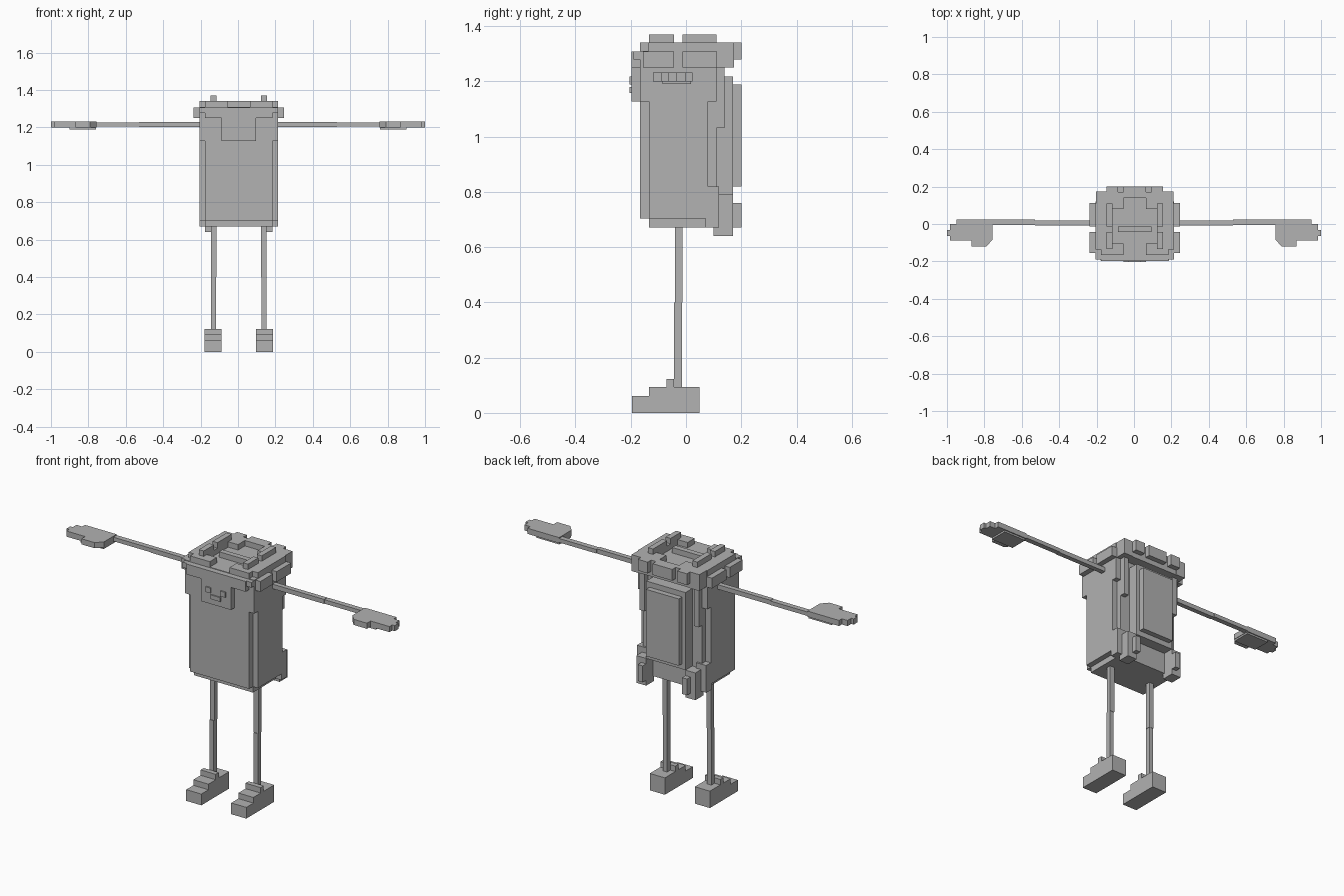
import bpy, bmesh

grey = bpy.data.materials.new("plain grey")
grey.diffuse_color = (0.445, 0.445, 0.445, 1)
CX = 0.004  # body centre line


def finish(name, bm):
    bmesh.ops.recalc_face_normals(bm, faces=bm.faces)
    me = bpy.data.meshes.new(name)
    bm.to_mesh(me)
    bm.free()
    me.materials.append(grey)
    ob = bpy.data.objects.new(name, me)
    bpy.context.collection.objects.link(ob)
    return ob


def add_box(bm, x0, x1, y0, y1, z0, z1):
    vs = bmesh.ops.create_cube(bm, size=1)["verts"]
    for v in vs:
        v.co = ((x0 + x1) / 2 + v.co.x * (x1 - x0),
                (y0 + y1) / 2 + v.co.y * (y1 - y0),
                (z0 + z1) / 2 + v.co.z * (z1 - z0))


def blocks(name, boxes, cx=CX):
    """Boxes (x0, x1, y0, y1, z0, z1); x0 > 0 means a mirrored pair."""
    bm = bmesh.new()
    for x0, x1, *r in boxes:
        add_box(bm, cx + x0, cx + x1, *r)
        if x0 > 0:
            add_box(bm, cx - x1, cx - x0, *r)
    return finish(name, bm)


def pair(name, boxes, cx=CX):
    """One separate object per side."""
    for side, s in (("left", 1), ("right", -1)):
        bm = bmesh.new()
        for x0, x1, *r in boxes:
            a, b = sorted((cx + s * x0, cx + s * x1))
            add_box(bm, a, b, *r)
        finish(side + "_" + name, bm)


# Torso with notched vertical corners and a narrower underside
blocks("torso", [
    (-.211, .211, -.133, .08, .703, 1.15),
    (-.18, .18, -.166, .11, .703, 1.15),
    (-.18, .18, -.133, .11, .67, .71),
])
# Head section, full width
blocks("head", [(-.211, .211, -.166, .11, 1.126, 1.31)])
# Raised muzzle and brow
blocks("muzzle", [
    (-.091, .091, -.197, -.16, 1.126, 1.26),
    (-.18, .18, -.197, -.16, 1.25, 1.307),
    (-.211, .211, -.19, -.16, 1.278, 1.307),
])
blocks("eyes", [(.03, .06, -.204, -.196, 1.188, 1.217)])
blocks("mouth", [(-.03, .03, -.204, -.196, 1.157, 1.18)])

# Ragged hair cap
blocks("hair_top", [
    (.06, .18, -.166, -.105, 1.30, 1.34),
    (.12, .211, -.135, .11, 1.30, 1.34),
    (-.09, .09, -.043, -.013, 1.30, 1.34),
    (.06, .15, .08, .17, 1.30, 1.34),
    (-.06, .06, .14, .17, 1.28, 1.34),
])
blocks("hair_tufts", [
    (.12, .15, -.133, -.043, 1.33, 1.37),
    (.12, .15, -.013, .11, 1.33, 1.37),
])
blocks("hair_sides", [
    (.2, .241, -.155, -.043, 1.25, 1.307),
    (.2, .241, -.013, .113, 1.25, 1.307),
])
blocks("hair_back", [
    (-.18, .18, .10, .17, 1.25, 1.31),
    (.15, .207, .10, .173, 1.25, 1.34),
    (.09, .15, .16, .20, 1.278, 1.34),
    (-.06, .06, .16, .20, 1.278, 1.34),
])
blocks("hair_strands", [(.15, .18, .10, .14, 1.03, 1.26)])

# Layered panel on the back
blocks("back_panel", [
    (-.12, .12, .10, .17, .79, 1.217),
    (-.10, .10, .16, .20, .82, 1.188),
])
# Stepped lumps at the lower back corners
blocks("back_lumps", [
    (.12, .18, .10, .17, .64, .79),
    (.12, .15, .16, .20, .67, .76),
    (.15, .211, .07, .12, .67, .82),
])

# Legs and stepped feet
pair("leg", [
    (.12, .148, -.04, -.013, .40, .68),
    (.122, .148, -.043, -.015, .09, .40),
])
pair("foot", [
    (.091, .183, -.195, .048, 0, .062),
    (.091, .183, -.133, .048, .06, .093),
    (.091, .183, -.07, -.043, .09, .123),
])

# Straight arms
pair("arm", [
    (.2, .53, -.007, .02, 1.203, 1.228),
    (.53, .78, -.005, .024, 1.204, 1.226),
], 0)

# Flat hands with fingertips, outlined in plan
OUTLINE = [(.757, .024), (.95, .024), (.95, 0), (.985, 0), (.985, -.032),
           (1, -.032), (1, -.064), (.985, -.064), (.985, -.088), (.87, -.088),
           (.87, -.12), (.79, -.12), (.757, -.085)]
for side, s in (("left", 1), ("right", -1)):
    bm = bmesh.new()
    f = bm.faces.new([bm.verts.new((s * x, y, 1.2)) for x, y in OUTLINE])
    ext = bmesh.ops.extrude_face_region(bm, geom=[f])["geom"]
    bmesh.ops.translate(bm, vec=(0, 0, .031),
                        verts=[g for g in ext if isinstance(g, bmesh.types.BMVert)])
    a, b = sorted((s * .76, s * .9))
    add_box(bm, a, b, -.085, .018, 1.19, 1.21)  # palm pad
    finish(side + "_hand", bm)
